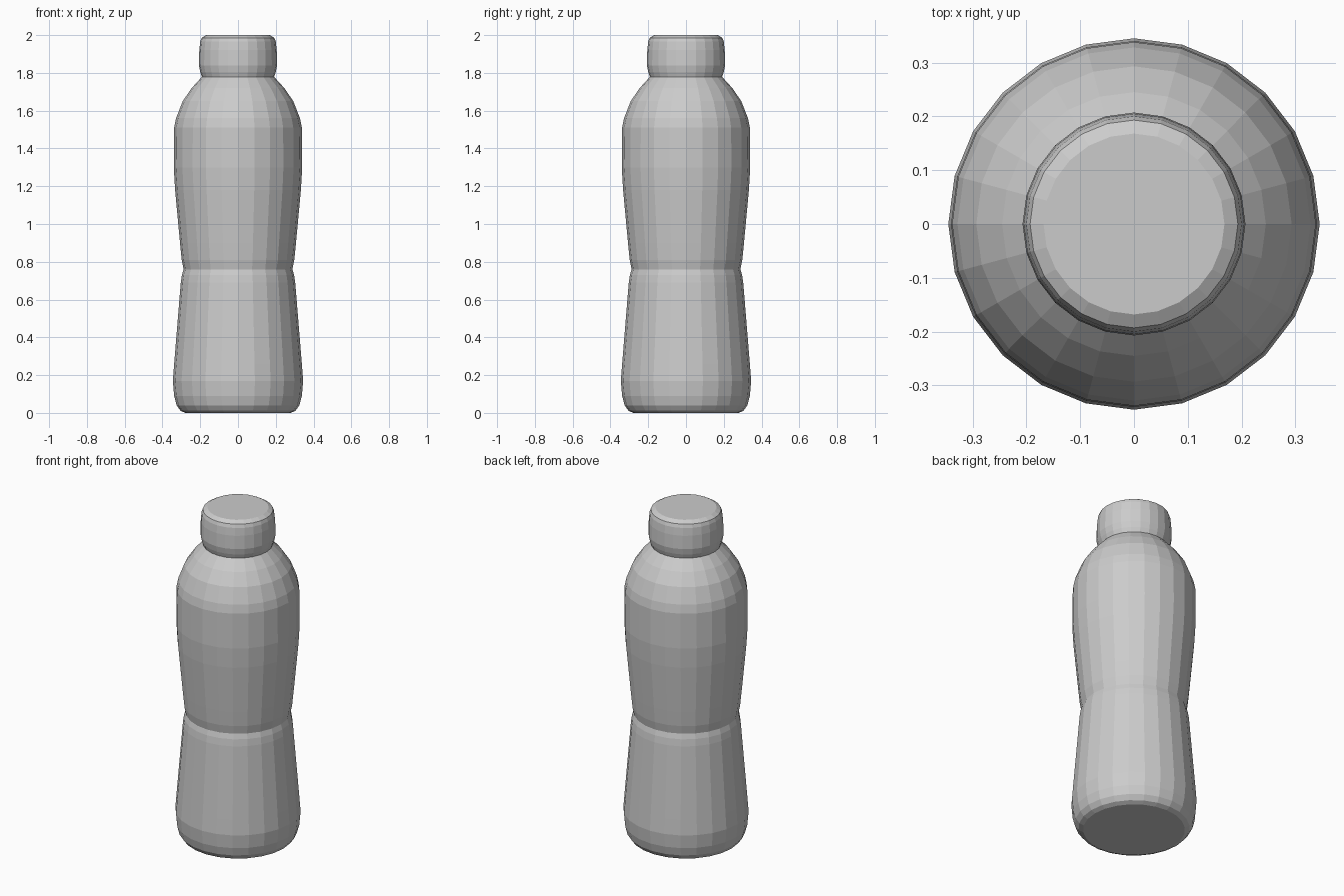
import bpy, bmesh
from math import cos, sin, pi

cube = bpy.data.objects.get("Cube")
if cube:
    bpy.data.objects.remove(cube)

SIDES = 24

grey = bpy.data.materials.new("plain grey")
grey.use_nodes = True
colour = (0.6, 0.6, 0.6, 1)
grey.diffuse_color = colour
grey.node_tree.nodes["Principled BSDF"].inputs["Base Color"].default_value = colour


def lathe(name, profile):
    """Turn a (radius, height) profile around z and close both ends."""
    bm = bmesh.new()
    rings = [[bm.verts.new((r * cos(2 * pi * i / SIDES), r * sin(2 * pi * i / SIDES), z))
              for i in range(SIDES)] for r, z in profile]
    for low, high in zip(rings, rings[1:]):
        for i in range(SIDES):
            j = (i + 1) % SIDES
            bm.faces.new((low[i], low[j], high[j], high[i]))
    bm.faces.new(rings[0][::-1])
    bm.faces.new(rings[-1])
    mesh = bpy.data.meshes.new(name)
    bm.to_mesh(mesh)
    bm.free()
    mesh.materials.append(grey)
    obj = bpy.data.objects.new(name, mesh)
    bpy.context.collection.objects.link(obj)
    return obj


# Flared base, pinched waist, full upper body and rounded shoulder
lathe("bottle_body", [
    (0.28, 0), (0.305, 0.012), (0.325, 0.04), (0.338, 0.09), (0.345, 0.17), (0.338, 0.26),
    (0.303, 0.69), (0.297, 0.73), (0.288, 0.76),
    (0.298, 0.81), (0.307, 0.9), (0.333, 1.18), (0.34, 1.3), (0.338, 1.51),
    (0.328, 1.56), (0.293, 1.65), (0.245, 1.72), (0.19, 1.78)])

# Screw cap with softened rims
lathe("bottle_cap", [
    (0.19, 1.775), (0.2, 1.805), (0.207, 1.84), (0.205, 1.92), (0.2, 1.965),
    (0.193, 1.985), (0.168, 2)])
